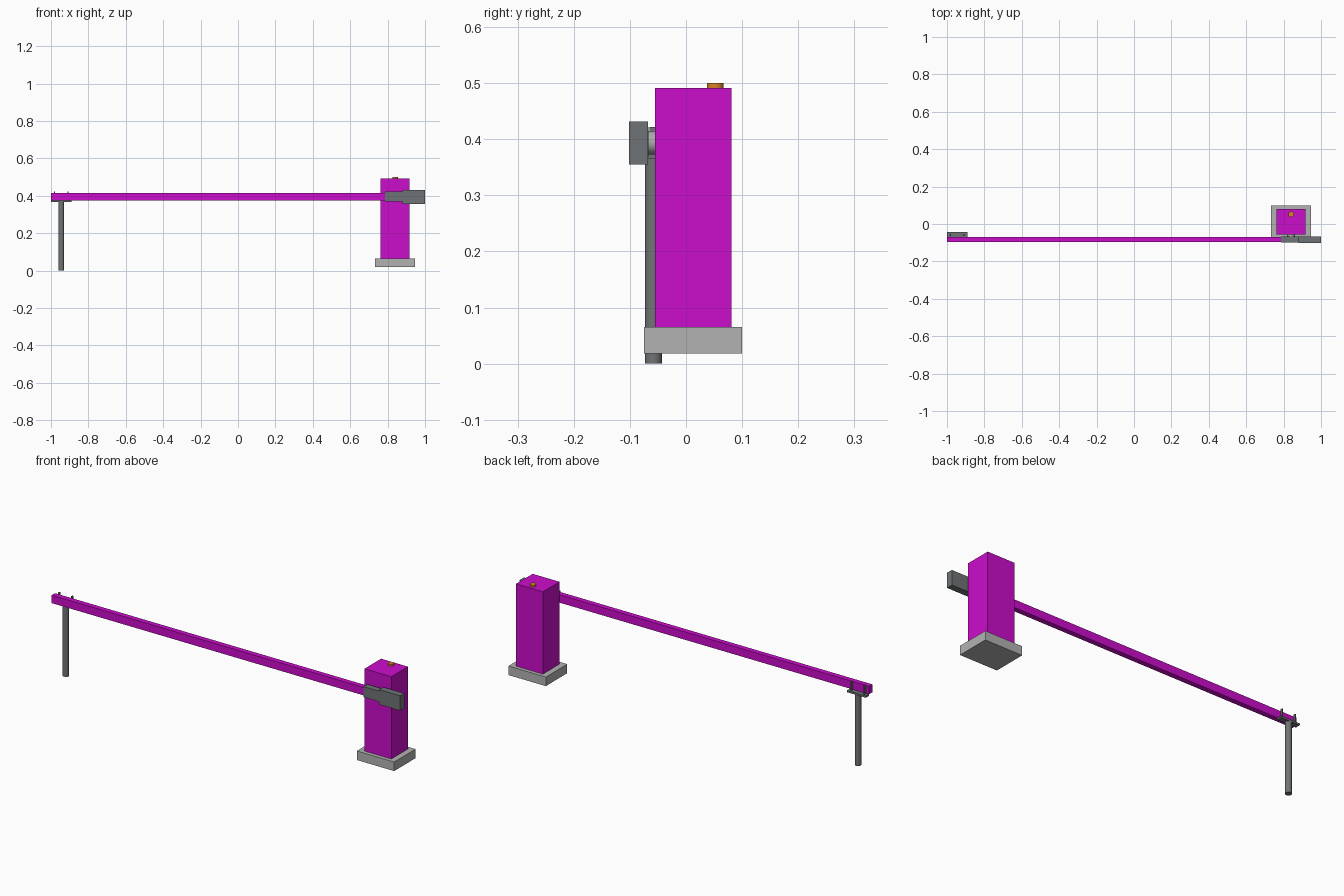
import bpy
import math

cube = bpy.data.objects.get("Cube")
if cube:
    bpy.data.objects.remove(cube, do_unlink=True)


def material(name, r, g, b):
    mat = bpy.data.materials.new(name)
    mat.use_nodes = True
    mat.diffuse_color = (r, g, b, 1)
    bsdf = next(n for n in mat.node_tree.nodes if n.type == 'BSDF_PRINCIPLED')
    bsdf.inputs["Base Color"].default_value = (r, g, b, 1)
    return mat


MAGENTA = material("magenta paint", 0.60, 0.004, 0.60)
CONCRETE = material("light concrete", 0.45, 0.45, 0.45)
STEEL = material("dark steel", 0.16, 0.175, 0.18)
SILVER = material("pale metal", 0.40, 0.40, 0.40)
ORANGE = material("orange lamp", 0.70, 0.22, 0.02)


def box(name, xs, ys, zs, mat):
    """Box from its lower and upper limit on each axis."""
    bpy.ops.mesh.primitive_cube_add(size=1)
    ob = bpy.context.object
    ob.name = name
    ob.location = [(a + b) / 2 for a, b in (xs, ys, zs)]
    ob.scale = [b - a for a, b in (xs, ys, zs)]
    bpy.ops.object.transform_apply(location=False, rotation=False, scale=True)
    ob.data.materials.append(mat)
    return ob


def rod(name, centre, radius, length, mat, along_y=False):
    turn = (math.pi / 2, 0, 0) if along_y else (0, 0, 0)
    bpy.ops.mesh.primitive_cylinder_add(
        vertices=32, radius=radius, depth=length, location=centre, rotation=turn)
    ob = bpy.context.object
    ob.name = name
    ob.data.materials.append(mat)
    bpy.ops.object.shade_smooth_by_angle()
    return ob


# Drive cabinet on its plinth, with a signal lamp on top
box("plinth", (0.733, 0.947), (-0.075, 0.10), (0.018, 0.065), CONCRETE)
box("cabinet", (0.763, 0.917), (-0.055, 0.081), (0.065, 0.491), MAGENTA)
rod("signal_lamp", (0.84, 0.052, 0.495), 0.015, 0.010, ORANGE)

# Pivot shaft, sleeve and counterweight
rod("pivot_shaft", (0.84, -0.06, 0.394), 0.021, 0.022, SILVER, along_y=True)
box("boom_sleeve", (0.787, 0.885), (-0.099, -0.067), (0.368, 0.422), STEEL)
box("counterweight", (0.88, 1.0), (-0.102, -0.068), (0.355, 0.432), STEEL)

# Boom
box("boom", (-1.0, 0.80), (-0.096, -0.069), (0.375, 0.416), MAGENTA)

# Rest post with a two-pronged cradle
post_x, post_y = -0.945, -0.058
rod("rest_post", (post_x, post_y, 0.183), 0.0155, 0.366, STEEL)
box("cradle_plate", (post_x - 0.054, post_x + 0.054),
    (-0.072, -0.044), (0.366, 0.375), STEEL)
for side, name in ((-1, "right"), (1, "left")):
    x = post_x + side * 0.037
    box("cradle_prong_" + name, (x - 0.003, x + 0.003),
        (-0.065, -0.054), (0.375, 0.422), STEEL)
